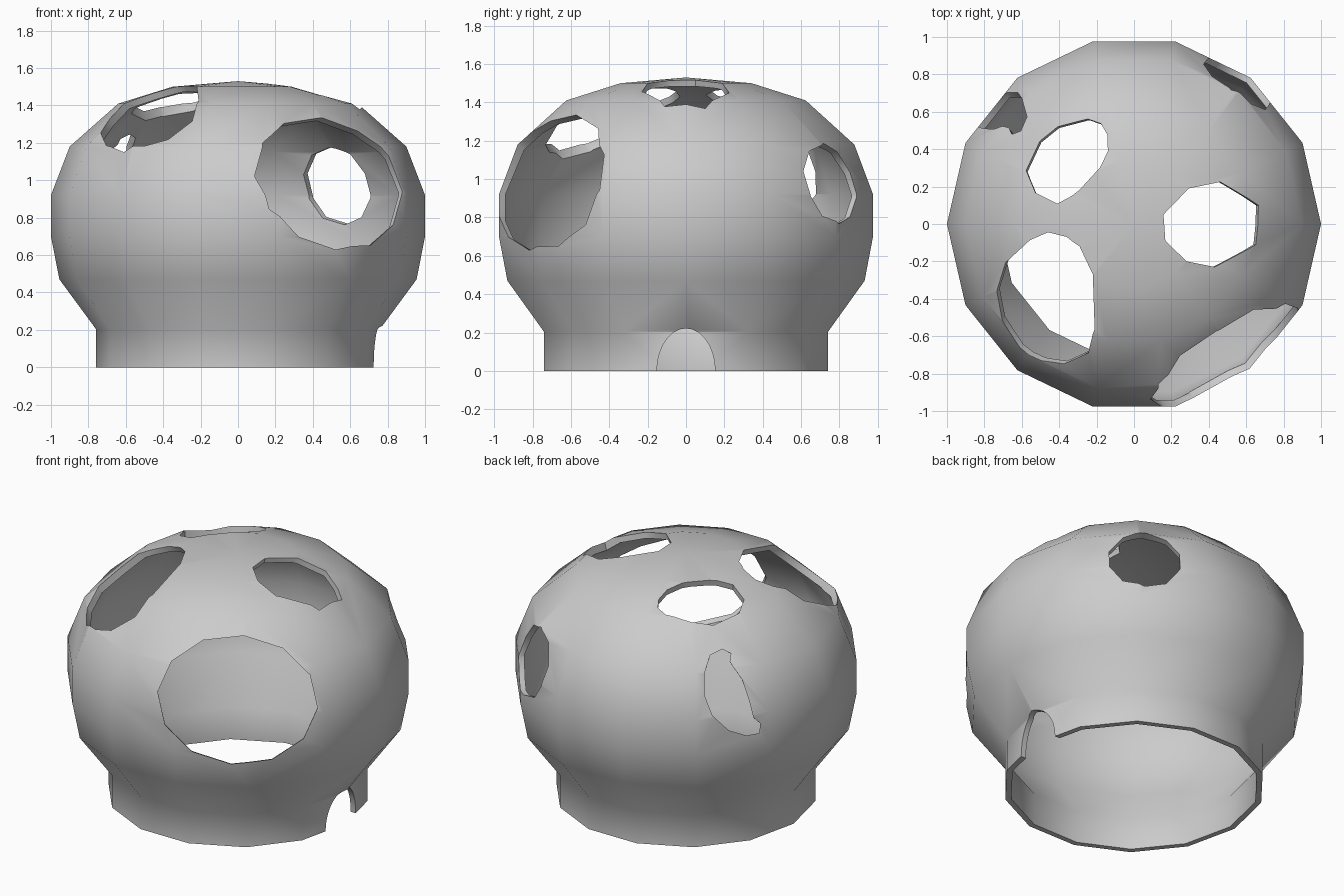
import bpy, bmesh
from math import sin, cos, pi, radians
from mathutils import Vector

if "Cube" in bpy.data.objects:
    bpy.data.objects.remove(bpy.data.objects["Cube"])

SIDES = 14
T = 0.035  # wall thickness
outer = [(0.76, 0), (0.76, 0.205), (0.955, 0.47), (1.0, 0.70), (1.0, 0.92),
         (0.90, 1.18), (0.64, 1.41), (0.35, 1.50)]
inner = [(r - T, z - (T * 0.8 if z > 1 else 0)) for r, z in outer]


# Hollow domed shell: outer and inner skins joined at the open base
def make_shell():
    bm = bmesh.new()
    ring = lambda r, z: [bm.verts.new((r * cos(2 * pi * i / SIDES), r * sin(2 * pi * i / SIDES), z))
                         for i in range(SIDES)]
    rings = [ring(*p) for p in reversed(inner)] + [ring(*p) for p in outer]
    for a, b in zip(rings, rings[1:]):
        for i in range(SIDES):
            j = (i + 1) % SIDES
            bm.faces.new((a[i], a[j], b[j], b[i]))
    for r, z in ((rings[0], 1.53 - T), (rings[-1], 1.53)):
        tip = bm.verts.new((0, 0, z))
        for i in range(SIDES):
            bm.faces.new((r[i], r[(i + 1) % SIDES], tip))
    bmesh.ops.recalc_face_normals(bm, faces=bm.faces[:])
    return to_object(bm, "domed_shell")


def to_object(bm, name):
    me = bpy.data.meshes.new(name)
    bm.to_mesh(me)
    bm.free()
    ob = bpy.data.objects.new(name, me)
    bpy.context.collection.objects.link(ob)
    return ob


# Cut a prism through the shell: 3D outline swept along d
def cut(points, d, back, front):
    bm = bmesh.new()
    a = [bm.verts.new(p - d * back) for p in points]
    b = [bm.verts.new(p + d * front) for p in points]
    n = len(a)
    bm.faces.new(a)
    bm.faces.new(b)
    for i in range(n):
        bm.faces.new((a[i], a[(i + 1) % n], b[(i + 1) % n], b[i]))
    bmesh.ops.recalc_face_normals(bm, faces=bm.faces[:])
    cutter = to_object(bm, "hole_cutter")
    cutter.hide_render = True
    mod = shell.modifiers.new("hole", 'BOOLEAN')
    mod.operation, mod.solver, mod.object = 'DIFFERENCE', 'EXACT', cutter
    bpy.context.view_layer.objects.active = shell
    bpy.ops.object.modifier_apply(modifier=mod.name)
    bpy.data.objects.remove(cutter)


def frame(az, el):
    az, el = radians(az), radians(el)
    d = Vector((cos(az) * cos(el), sin(az) * cos(el), sin(el)))
    right = Vector((-sin(az), cos(az), 0))
    return right, d.cross(right), d


# Elliptical hole facing azimuth/elevation
def oval(c, az, el, ru, rv, n, roll=0.0, back=0.35, front=0.5):
    right, up, d = frame(az, el)
    pts = []
    for i in range(n):
        t = 2 * pi * i / n
        u, v = ru * cos(t), rv * sin(t)
        pts.append(Vector(c) + right * (u * cos(roll) - v * sin(roll)) + up * (u * sin(roll) + v * cos(roll)))
    cut(pts, d, back, front)


# Roof hole: outline as seen from the top, walls along the surface normal
def roof(outline, c, d):
    c, d = Vector(c), Vector(d).normalized()
    pts = [Vector((x, y, c.z - (d.x * (x - c.x) + d.y * (y - c.y)) / d.z)) for x, y in outline]
    cut(pts, d, 0.25, 0.4)


shell = make_shell()

# Large front-right opening, small back-right opening, base notch
oval((0.48, -0.69, 0.98), -55, 21, 0.465, 0.375, 12, -0.1)
oval((0.55, 0.75, 0.975), 54, 10, 0.215, 0.215, 10, 0.3)
oval((0.76, 0, 0), 0, 0, 0.152, 0.222, 28, 0, 0.3, 0.4)

# Three roof openings
roof([(0.16, 0.05), (0.29, 0.19), (0.46, 0.225), (0.67, 0.10), (0.655, -0.11),
      (0.43, -0.23), (0.28, -0.20), (0.17, -0.09)], (0.42, 0, 1.455), (0.26, 0, 0.96))
roof([(-0.47, -0.055), (-0.56, -0.09), (-0.69, -0.21), (-0.735, -0.36), (-0.71, -0.52),
      (-0.62, -0.67), (-0.5, -0.735), (-0.38, -0.755), (-0.245, -0.69), (-0.20, -0.55),
      (-0.22, -0.27), (-0.30, -0.13), (-0.37, -0.08)], (-0.46, -0.40, 1.35), (-0.35, -0.36, 0.87))
roof([(-0.25, 0.565), (-0.41, 0.525), (-0.51, 0.45), (-0.58, 0.29), (-0.53, 0.17), (-0.41, 0.11),
      (-0.33, 0.15), (-0.29, 0.18), (-0.18, 0.30), (-0.14, 0.39), (-0.145, 0.48), (-0.18, 0.54)],
     (-0.36, 0.33, 1.455), (-0.15, 0.15, 0.97))

# Teardrop opening at the back left, drawn in its own view plane
right, up, d = frame(125, 26)
tear = [(.21, .806), (.14, .77), (.106, .66), (.106, .54), (.153, .42), (.247, .335), (.35, .306),
        (.424, .32), (.43, .376), (.39, .41), (.365, .51), (.324, .63), (.27, .706), (.253, .735), (.26, .78)]
cut([right * u + up * v + d * 1.2 for u, v in tear], d, 0.4, 0.6)

# Smooth walls, crisp rims
bpy.ops.object.select_all(action='DESELECT')
shell.select_set(True)
bpy.context.view_layer.objects.active = shell
bpy.ops.object.shade_smooth_by_angle(angle=radians(42))
